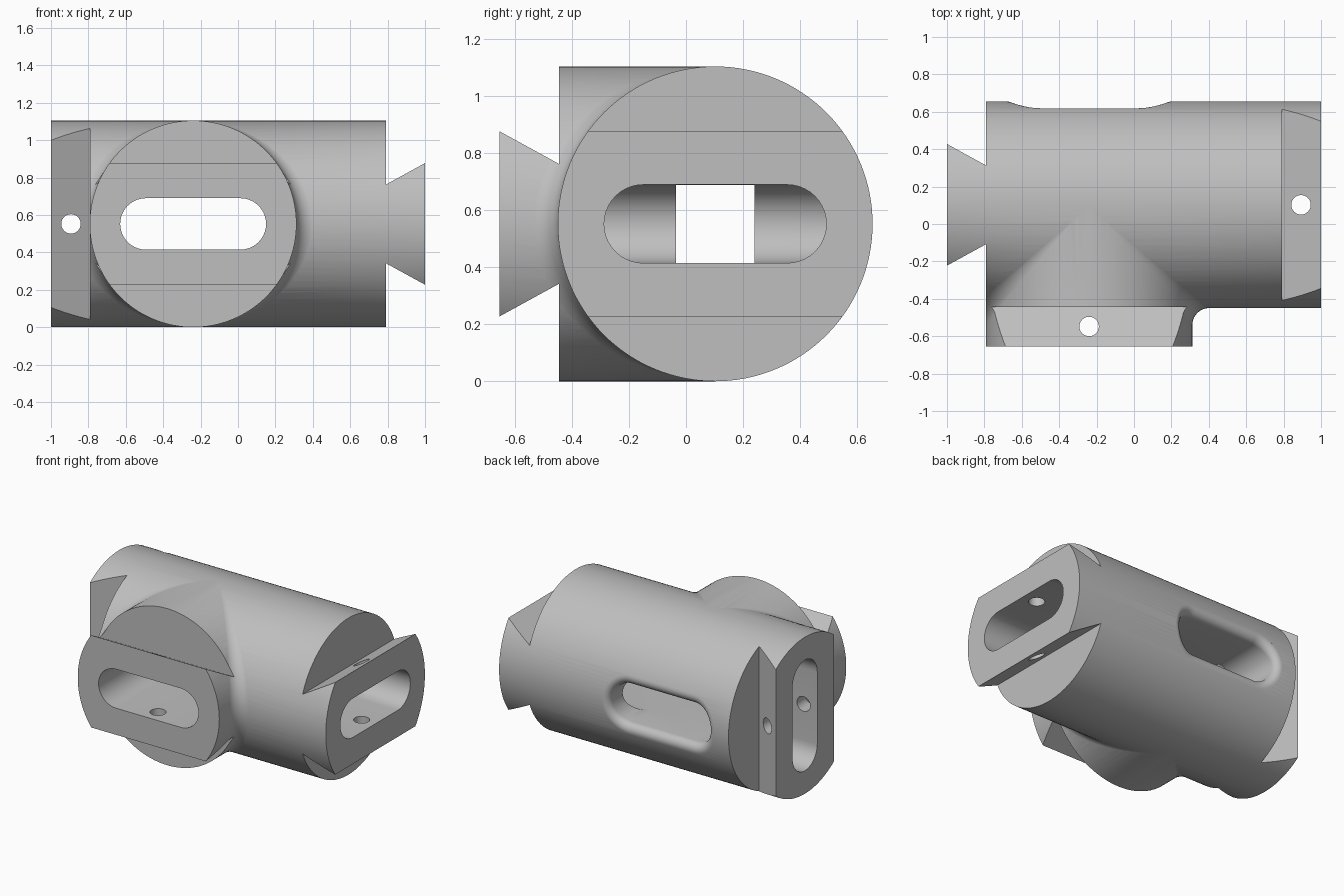
import bpy, bmesh
from math import sin, cos, pi, radians
from mathutils import Vector

if "Cube" in bpy.data.objects:
    bpy.data.objects.remove(bpy.data.objects["Cube"])

R = 0.5525                        # radius of both tubes
CX, CY, CZ = -0.24, 0.1025, R     # branch axis and main axis
CENTRE = Vector((CX, CY, CZ))
X, Y, Z = Vector((1, 0, 0)), Vector((0, 1, 0)), Vector((0, 0, 1))
HALF_W, HALF_L = 0.1375, 0.39     # slot half sizes


def loft(name, rings):
    """Closed solid through rings of equal point count."""
    bm = bmesh.new()
    rows = [[bm.verts.new(p) for p in ring] for ring in rings]
    n = len(rows[0])
    for a, b in zip(rows, rows[1:]):
        for i in range(n):
            j = (i + 1) % n
            bm.faces.new((a[i], a[j], b[j], b[i]))
    bm.faces.new(rows[0])
    bm.faces.new(rows[-1])
    bmesh.ops.recalc_face_normals(bm, faces=bm.faces)
    mesh = bpy.data.meshes.new(name)
    bm.to_mesh(mesh)
    bm.free()
    obj = bpy.data.objects.new(name, mesh)
    bpy.context.collection.objects.link(obj)
    return obj


def prism(name, outline, origin, u, v, run, lo, hi):
    return loft(name, [[origin + u * a + v * b + run * t for a, b in outline]
                       for t in (lo, hi)])


def circle(radius, n):
    return [(radius * cos(2 * pi * i / n), radius * sin(2 * pi * i / n)) for i in range(n)]


def stadium(n=20):
    """Slot outline as (point, outward normal) pairs, long along the first axis."""
    out = []
    for side in (1, -1):
        for i in range(n + 1):
            a = -pi / 2 + pi * i / n
            nx, ny = side * cos(a), side * sin(a)
            out.append(((side * (HALF_L - HALF_W) + HALF_W * nx, HALF_W * ny), (nx, ny)))
    return out


def combine(target, other, operation):
    other.hide_render = True
    mod = target.modifiers.new(operation.title(), 'BOOLEAN')
    mod.operation, mod.solver, mod.object = operation, 'EXACT', other
    bpy.context.view_layer.objects.active = target
    bpy.ops.object.modifier_apply(modifier=mod.name)
    bpy.data.objects.remove(other)


def branch_fillet(side, r=0.09):
    """Rolling-ball blend where the branch meets the main tube."""
    rings = []
    base, reach = R - 0.0004, R + r - 0.0004
    for k in range(41):
        a = radians(-84 + 168 * k / 40)
        c, s = cos(a), sin(a)
        ball = CENTRE + Vector((side * reach * c, -reach * c, reach * s))
        to_branch = Vector((-side * c, 0, -s))
        to_main = Vector((0, c, -s))
        ring = [CENTRE + Vector((side * c, -c, s)) * base * 0.9]
        ring += [ball + to_branch.slerp(to_main, i / 10) * r for i in range(11)]
        rings.append(ring)
    return loft("branch_fillet", rings)


def rounded_slot_mouth(r=0.05):
    """Cutter for the back slot with a rolled rim on the curved wall."""
    columns = []
    for (px, pz), (nx, nz) in stadium():
        zc = pz + nz * r
        yc = ((R - r) ** 2 - zc ** 2) ** 0.5
        ball = CENTRE + Vector((px + nx * r, yc, zc))
        wall, skin = Vector((-nx, 0, -nz)), Vector((0, yc, zc)).normalized()
        col = [CENTRE + Vector((px, 0, pz))]
        col += [ball + wall.slerp(skin, i / 8) * r for i in range(9)]
        col.append(Vector((col[-1].x, 0.8, col[-1].z)))
        columns.append(col)
    return loft("back_slot_cutter", list(zip(*columns)))


# Main tube, branch and blends
body = prism("tee_connector", circle(R, 128), Vector((0, CY, CZ)), Y, Z, X, -1, 1)
combine(body, prism("branch", circle(R, 128), Vector((CX, 0, CZ)), X, Z, Y, -0.655, CY), 'UNION')
for side in (1, -1):
    combine(body, branch_fillet(side), 'UNION')

# Dovetail ends: (face centre, outward axis, lateral axis, run axis)
ends = [
    (Vector((-1, CY, CZ)), -X, Y, Z),
    (Vector((1, CY, CZ)), X, Z, Y),
    (Vector((CX, -0.655, CZ)), -Y, Z, X),
]
wedge = [(-0.21, 0.21), (0.1, 0.38), (0.1, 0.8), (-0.21, 0.8)]
for face, out, lateral, run in ends:
    for side in (1, -1):
        combine(body, prism("dovetail_cutter", wedge, face, out, lateral * side, run, -0.8, 0.8),
                'DIFFERENCE')

# Long slots: front runs to the centre, the end slots meet it
slot = [p for p, n in stadium()]
combine(body, rounded_slot_mouth(), 'DIFFERENCE')
for (face, out, lateral, run), depth in zip(ends, (0.5, 1.1, 0.78)):
    combine(body, prism("slot_cutter", slot, face, run, lateral, out, -depth, 0.1), 'DIFFERENCE')

# Pin holes across each dovetail
for face, out, lateral, run in ends:
    combine(body, prism("pin_hole_cutter", circle(0.052, 32), face - out * 0.107,
                        out, run, lateral, -0.8, 0.8), 'DIFFERENCE')

# Finish
grey = bpy.data.materials.new("plain_grey")
grey.use_nodes = True
colour = (0.52, 0.52, 0.52, 1)
grey.diffuse_color = colour
grey.node_tree.nodes["Principled BSDF"].inputs["Base Color"].default_value = colour
body.data.materials.clear()
body.data.materials.append(grey)
for poly in body.data.polygons:
    poly.material_index = 0
bpy.ops.object.select_all(action='DESELECT')
body.select_set(True)
bpy.context.view_layer.objects.active = body
bpy.ops.object.shade_smooth_by_angle(angle=radians(25))
